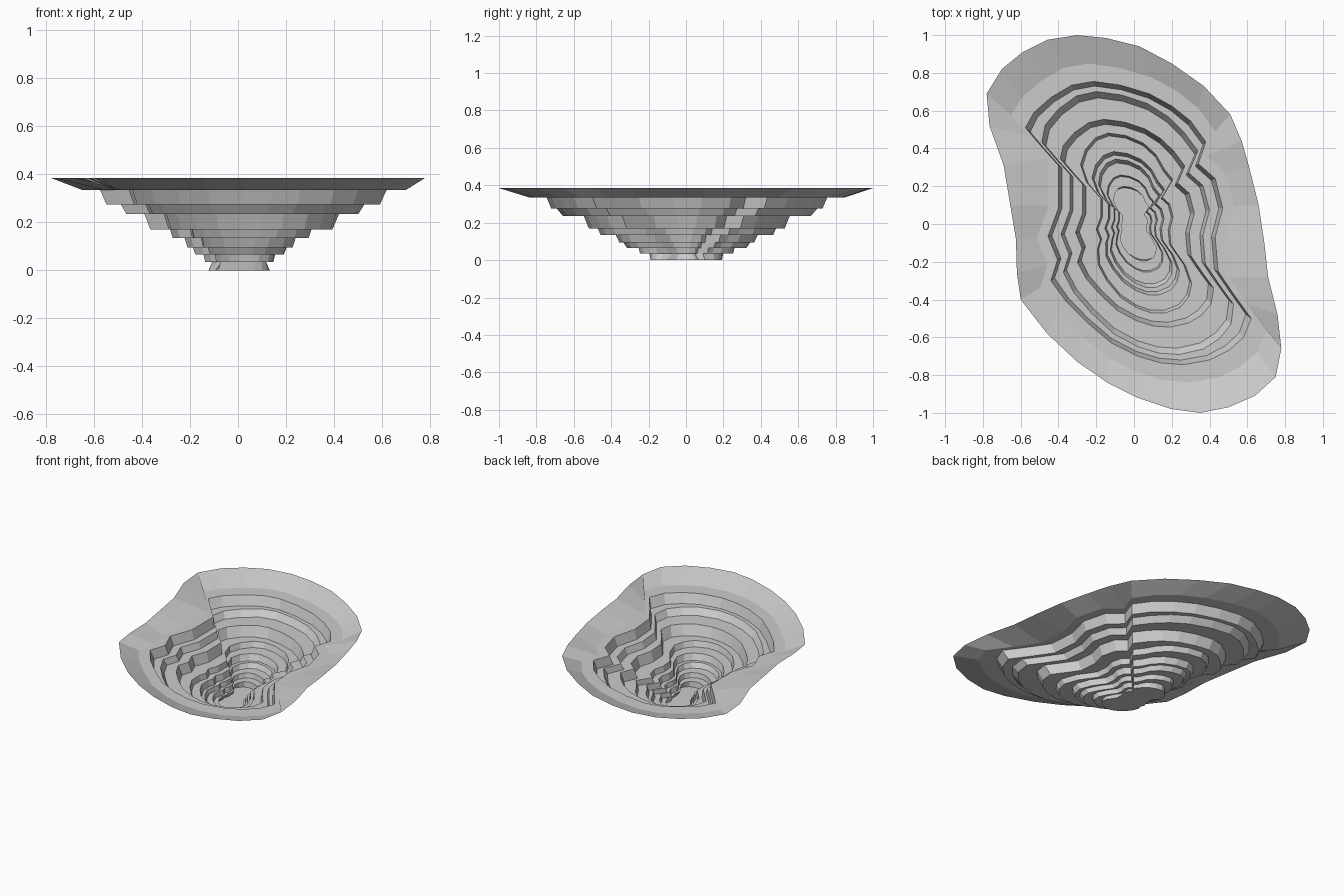
import bpy, math

if "Cube" in bpy.data.objects:
    bpy.data.objects.remove(bpy.data.objects["Cube"])

# Plan outline of the uppermost terrace crest, split into two arcs and two zigzag flanks
back_arc = [(.38, .435), (.30, .545), (.20, .625), (.08, .69), (-.07, .735),
            (-.215, .755), (-.33, .735), (-.44, .67), (-.53, .59), (-.575, .51)]
left_flank = [(-.49, .41), (-.40, .31), (-.40, .085), (-.455, -.065), (-.405, -.19)]
front_arc = [(-.44, -.30), (-.36, -.41), (-.25, -.52), (-.12, -.63), (.02, -.70),
             (.14, -.735), (.26, -.745), (.40, -.72), (.50, -.67), (.58, -.60), (.62, -.50)]
right_flank = [(.53, -.375), (.445, -.25), (.43, -.07), (.47, .085), (.43, .24), (.34, .32)]

# Outer rim outline, matched point for point with the crest
rim = [(.51, .58), (.37, .73), (.20, .85), (.03, .94), (-.15, .985),
       (-.30, 1.0), (-.46, .975), (-.59, .91), (-.70, .82), (-.78, .69),
       (-.765, .52), (-.69, .31), (-.655, .10), (-.625, -.08), (-.62, -.26),
       (-.60, -.40), (-.46, -.58), (-.30, -.73), (-.14, -.84), (.02, -.92),
       (.20, -.98), (.35, -1.0), (.50, -.97), (.64, -.91), (.75, -.81), (.78, -.66),
       (.76, -.48), (.71, -.28), (.69, -.10), (.66, .10), (.61, .30), (.57, .44)]


def arc_weight(i, n, start):
    t = i / (n - 1)
    return max(math.sin(math.pi * t) ** 0.7 if 0 < t < 1 else 0, start * (1 - 2 * t))


def ring(side, arc, z):
    """Scaled outline: flanks use 'side', arcs blend towards 'arc' at their middle."""
    pts = []
    for part, curved, start in ((back_arc, True, .5), (left_flank, False, 0),
                                (front_arc, True, 0), (right_flank, False, 0)):
        for i, (x, y) in enumerate(part):
            w = arc_weight(i, len(part), start) if curved else 0
            s = side + (arc - side) * w
            pts.append((x * s, y * s, z))
    return pts


def sheet(name, rings, cap=False):
    n = len(rings[0])
    verts = [p for r in rings for p in r]
    faces = []
    for k in range(len(rings) - 1):
        a, b = k * n, (k + 1) * n
        faces += [(a + i, a + (i + 1) % n, b + (i + 1) % n, b + i) for i in range(n)]
    if cap:
        faces.append(tuple(range((len(rings) - 1) * n, len(rings) * n)))
    mesh = bpy.data.meshes.new(name)
    mesh.from_pydata(verts, [], faces)
    mesh.update()
    obj = bpy.data.objects.new(name, mesh)
    bpy.context.collection.objects.link(obj)
    return obj


# Terrace table: crest z, toe z, crest side/arc scale, toe side/arc scale
terraces = [(.335, .275, 1.00, 1.00, .955, .967),
            (.275, .235, .85, .93, .81, .885),
            (.235, .170, .68, .735, .635, .70),
            (.170, .135, .44, .64, .42, .62),
            (.135, .095, .34, .51, .32, .485),
            (.095, .065, .265, .457, .25, .43),
            (.065, .035, .205, .345, .19, .335),
            (.035, .000, .15, .265, .21, .255)]

# Sloping rim down to the first bench
toe = ring(1.13, 1.125, .335)
sheet("rim_slope", [[(x, y, .385) for x, y in rim], toe])

# Each terrace is a flat bench followed by a steep wall; the last one holds the floor
for k, (z1, z0, s1, a1, s0, a0) in enumerate(terraces):
    last = k == len(terraces) - 1
    crest, bottom = ring(s1, a1, z1), ring(s0, a0, z0)
    sheet("pit_floor" if last else f"terrace_{k + 1}", [toe, crest, bottom], cap=last)
    toe = bottom
